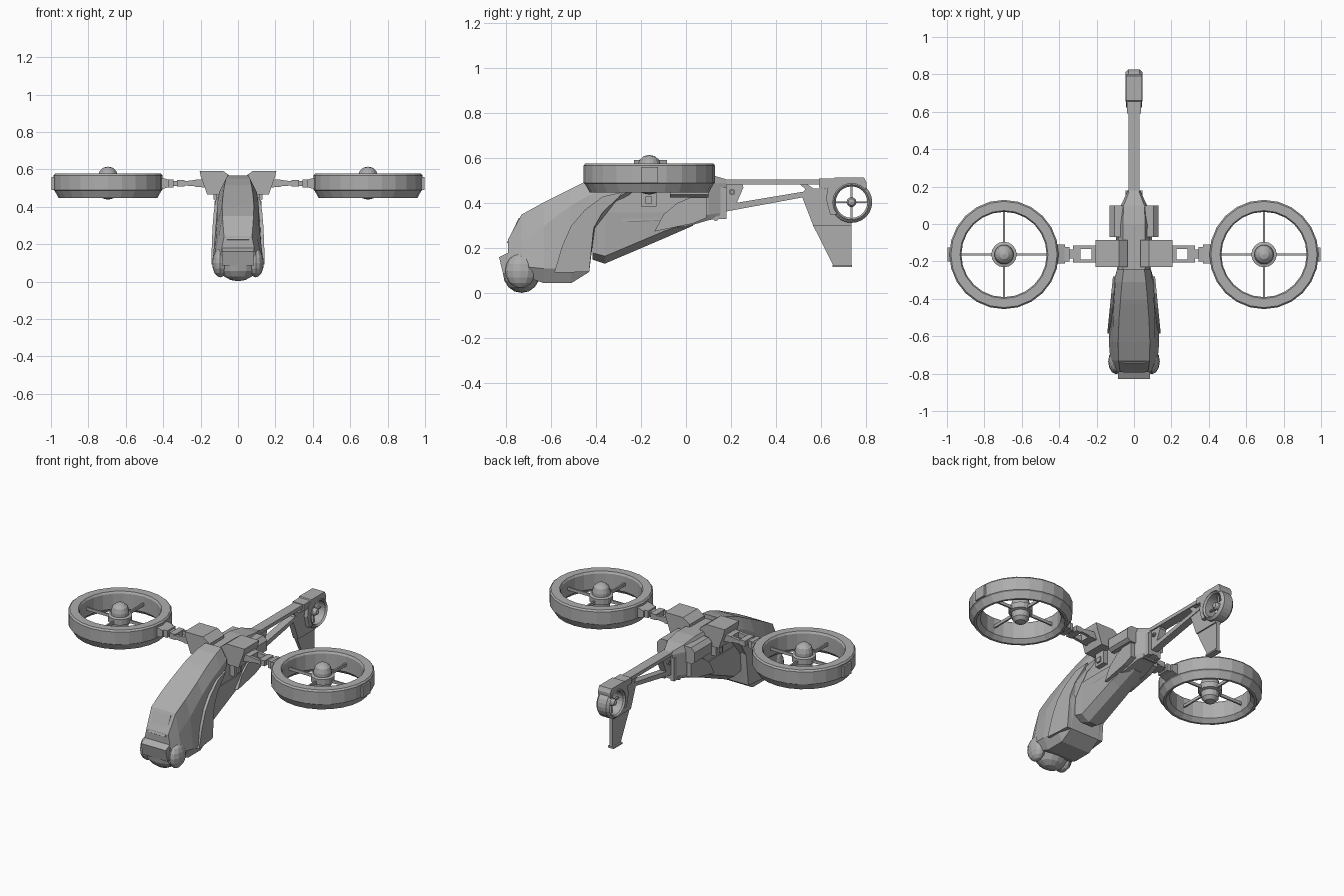
import bpy, bmesh, math
from mathutils import Matrix, Vector

# Dark grey used on every part
GREY = bpy.data.materials.new("dark_grey")
GREY.diffuse_color = (.42, .42, .42, 1)


def finish(name, bm):
    bmesh.ops.remove_doubles(bm, verts=bm.verts, dist=0.0004)
    bmesh.ops.recalc_face_normals(bm, faces=bm.faces)
    me = bpy.data.meshes.new(name)
    bm.to_mesh(me)
    bm.free()
    me.materials.append(GREY)
    ob = bpy.data.objects.new(name, me)
    bpy.context.collection.objects.link(ob)
    return ob


def bridge(name, rings, caps=True, loop=False):
    bm = bmesh.new()
    vs = [[bm.verts.new(p) for p in r] for r in rings]
    n = len(vs[0])
    pairs = list(zip(vs, vs[1:])) + ([(vs[-1], vs[0])] if loop else [])
    for a, b in pairs:
        for i in range(n):
            j = (i + 1) % n
            bm.faces.new((a[i], a[j], b[j], b[i]))
    if caps:
        bm.faces.new(vs[0])
        bm.faces.new(vs[-1])
    return finish(name, bm)


def loft(name, sections):
    """sections: (y, [(half width, z) from top to bottom])"""
    return bridge(name, [[(x, y, z) for x, z in h] + [(-x, y, z) for x, z in reversed(h)]
                         for y, h in sections])


def prism(name, pts, x0, x1):
    """side profile (y, z) between x0 and x1, each a number or function of y"""
    f = lambda v, y: v(y) if callable(v) else v
    return bridge(name, [[(f(v, y), y, z) for y, z in pts] for v in (x0, x1)])


def box(name, x0, x1, y0, y1, z0, z1):
    return prism(name, [(y0, z0), (y1, z0), (y1, z1), (y0, z1)], x0, x1)


def front_prism(name, pts, y0, y1):
    return bridge(name, [[(x, y, z) for x, z in pts] for y in (y0, y1)])


def lathe(name, prof, centre, n=24, axis='Z', ring=True):
    m = Matrix.Translation(centre)
    if axis == 'X':
        m = m @ Matrix.Rotation(math.pi / 2, 4, 'Y')
    rings = []
    for k in range(n):
        a = 2 * math.pi * k / n
        rings.append([m @ Vector((r * math.cos(a), r * math.sin(a), h)) for r, h in prof])
    if ring:
        return bridge(name, rings, False, True)
    bm = bmesh.new()
    vs = [[bm.verts.new(p) for p in r] for r in rings]
    for k in range(n):
        a, b = vs[k], vs[(k + 1) % n]
        for i in range(len(prof) - 1):
            bm.faces.new([a[i], a[i + 1], b[i + 1], b[i]])
    bmesh.ops.dissolve_degenerate(bm, dist=0.0004, edges=bm.edges)
    return finish(name, bm)


def ellipsoid(name, centre, radii, u=12, v=8):
    bm = bmesh.new()
    bmesh.ops.create_uvsphere(bm, u_segments=u, v_segments=v, radius=1)
    bmesh.ops.transform(bm, verts=bm.verts, matrix=Matrix.Translation(centre) @ Matrix.Diagonal((*radii, 1)))
    return finish(name, bm)


# Cabin: tapering angular pod sloping down to the nose
loft("cabin", [
    (-0.79, [(.075, .24), (.085, .19), (.095, .12), (.07, .09)]),
    (-0.73, [(.083, .35), (.105, .23), (.126, .12), (.10, .08)]),
    (-0.63, [(.085, .405), (.113, .30), (.135, .11), (.10, .045)]),
    (-0.51, [(.08, .465), (.112, .39), (.132, .11), (.10, .045)]),
    (-0.43, [(.074, .505), (.108, .435), (.125, .14), (.10, .095)]),
    (-0.405, [(.072, .517), (.106, .445), (.118, .32), (.09, .29)]),
    (-0.31, [(.064, .552), (.10, .48), (.11, .425), (.09, .41)]),
    (-0.24, [(.055, .566), (.09, .50), (.09, .46), (.08, .44)])])
prism("windshield", [(-.795, .225), (-.742, .336), (-.735, .33), (-.78, .215)], -.058, .058)
prism("nose_lip", [(-.83, .16), (-.79, .18), (-.76, .17), (-.76, .085), (-.812, .085)], -.085, .085)

# Sensor ball under the nose with cheek blisters
ellipsoid("sensor_ball", (0, -.73, .09), (.108, .083, .088), 14)
for s, side in ((1, "right"), (-1, "left")):
    ellipsoid(side + "_cheek", (s * .095, -.735, .10), (.043, .068, .077))

# Centre fuselage and belly keel
loft("fuselage", [
    (-0.41, [(.06, .48), (.085, .42), (.085, .32), (.07, .28)]),
    (-0.26, [(.06, .54), (.085, .50), (.085, .32), (.07, .285)]),
    (0.0, [(.06, .545), (.085, .50), (.085, .33), (.065, .295)]),
    (0.10, [(.055, .53), (.07, .49), (.07, .35), (.055, .325)]),
    (0.18, [(.024, .506), (.032, .49), (.032, .36), (.028, .34)])])
loft("belly_keel", [
    (-0.415, [(.09, .36), (.085, .18), (.04, .15)]),
    (-0.36, [(.09, .36), (.08, .165), (.03, .132)]),
    (-0.10, [(.09, .36), (.075, .275), (.025, .243)]),
    (0.03, [(.075, .36), (.065, .32), (.02, .30)])])

for s, side in ((1, "right"), (-1, "left")):
    # Flared armour panel on the cabin side
    prism(side + "_side_panel",
          [(-.585, .092), (-.43, .095), (-.41, .29), (-.37, .36), (-.30, .425), (-.28, .45),
           (-.37, .43), (-.45, .37), (-.51, .30), (-.55, .21)],
          s * .10, lambda y: s * (.143 - (y + .585) * .10))
    # Engine pod and curved rear fairing
    front_prism(side + "_engine_pod",
                [(s * .05, .425), (s * .11, .425), (s * .13, .44), (s * .13, .50), (s * .105, .525), (s * .05, .525)],
                -.07, .10)
    prism(side + "_rear_fairing",
          [(-.14, .275), (-.10, .35), (-.04, .40), (.04, .435), (.09, .44), (.09, .335), (.03, .31)],
          s * .05, s * .096)
    box(side + "_tail_root_plate", s * .02, s * .045, .09, .18, .33, .47)
    box(side + "_under_bracket", s * .07, s * .115, -.20, -.13, .385, .47)
    box(side + "_bracket_lug", s * .11, s * .125, -.18, -.15, .40, .43)

    # Shoulder mount
    front_prism(side + "_shoulder",
                [(s * x, z) for x, z in ((.035, .56), (.08, .592), (.205, .592), (.20, .565),
                                         (.165, .466), (.10, .466), (.035, .50))], -.23, -.085)

    # Arm: fork, pivot and collar
    for y in (-.198, -.124):
        front_prism(side + "_arm_fork", [(s * x, z) for x, z in ((.16, .50), (.235, .51), (.30, .515),
                    (.30, .535), (.235, .543), (.16, .55))], y - .009, y + .009)
    box(side + "_arm_root", s * .18, s * .228, -.205, -.115, .505, .545)
    box(side + "_arm_knuckle", s * .287, s * .325, -.205, -.115, .508, .542)
    box(side + "_arm_link", s * .32, s * .375, -.185, -.137, .512, .538)
    box(side + "_arm_clevis", s * .345, s * .372, -.20, -.122, .503, .547)
    front_prism(side + "_arm_collar", [(s * x, z) for x, z in ((.37, .505), (.425, .49), (.425, .56),
                (.37, .545))], -.21, -.11)

    # Rotor duct with domed hub and spokes
    c = (s * .695, -.163, 0)
    lathe(side + "_duct", [(.228, .565), (.235, .577), (.284, .577), (.292, .567), (.292, .49),
                           (.285, .485), (.264, .447), (.25, .447), (.228, .47)], c, 24)
    lathe(side + "_hub", [(0, .615), (.025, .609), (.044, .592), (.052, .565), (.052, .545), (.068, .54),
                          (.068, .505), (.052, .50), (.048, .465), (.03, .445), (0, .438)], c, 16, ring=False)
    box(side + "_spoke_across", s * .695 - .24, s * .695 + .24, -.168, -.158, .508, .526)
    box(side + "_spoke_along", s * .695 - .005, s * .695 + .005, -.403, .077, .508, .526)
    box(side + "_duct_pad", s * .97, s * .996, -.20, -.125, .49, .56)

# Tail boom: open truss made of bars and gussets
prism("boom_top_bar", [(.12, .484), (.66, .484), (.66, .506), (.12, .506)], -.03, .03)
prism("boom_lower_bar", [(.17, .362), (.62, .445), (.62, .468), (.17, .393)], -.022, .022)
prism("boom_front_gusset", [(.17, .37), (.22, .39), (.255, .47), (.25, .49), (.17, .49)], -.022, .022)
prism("boom_rear_gusset", [(.50, .49), (.53, .49), (.59, .45), (.555, .44)], -.022, .022)
lathe("boom_gusset_boss", [(.014, -.03), (.014, .03), (.007, .03), (.007, -.03)], (0, .205, .45), 10, 'X')
lathe("tail_root_pin", [(0, -.05), (.013, -.05), (.013, .05), (0, .05)], (0, .133, .335), 10, 'X', False)

# Tail housing wrapped round the tail rotor
arc = [(.735 + .084 * math.cos(math.radians(a)), .405 + .084 * math.sin(math.radians(a)))
       for a in range(40, 221, 20)]
prism("tail_housing", arc + [(.64, .35), (.622, .42), (.632, .485), (.66, .515), (.79, .515), (.802, .49)],
      -.042, .042)
box("tail_neck", -.038, .038, .59, .655, .47, .51)
lathe("tail_duct", [(.07, -.035), (.078, -.045), (.092, -.03), (.092, .03), (.078, .045), (.07, .035)],
      (0, .735, .405), 24, 'X')
lathe("tail_hub", [(0, -.035), (.015, -.03), (.022, -.018), (.022, .018), (.015, .03), (0, .035)],
      (0, .735, .405), 12, 'X', False)
box("tail_spoke_upright", -.006, .006, .731, .739, .333, .477)
box("tail_spoke_along", -.006, .006, .663, .807, .401, .409)

# Tail fin with foot plate
low = [(.735 + .085 * math.cos(math.radians(a)), .405 + .085 * math.sin(math.radians(a)))
       for a in range(170, 271, 20)]
prism("tail_fin_upper", low + [(.735, .30), (.565, .30), (.515, .43), (.53, .465), (.63, .465)], -.018, .018)
prism("tail_fin_lower", [(.565, .30), (.735, .30), (.735, .122), (.655, .122)], -.01, .01)
box("fin_foot", -.02, .02, .65, .738, .117, .127)
